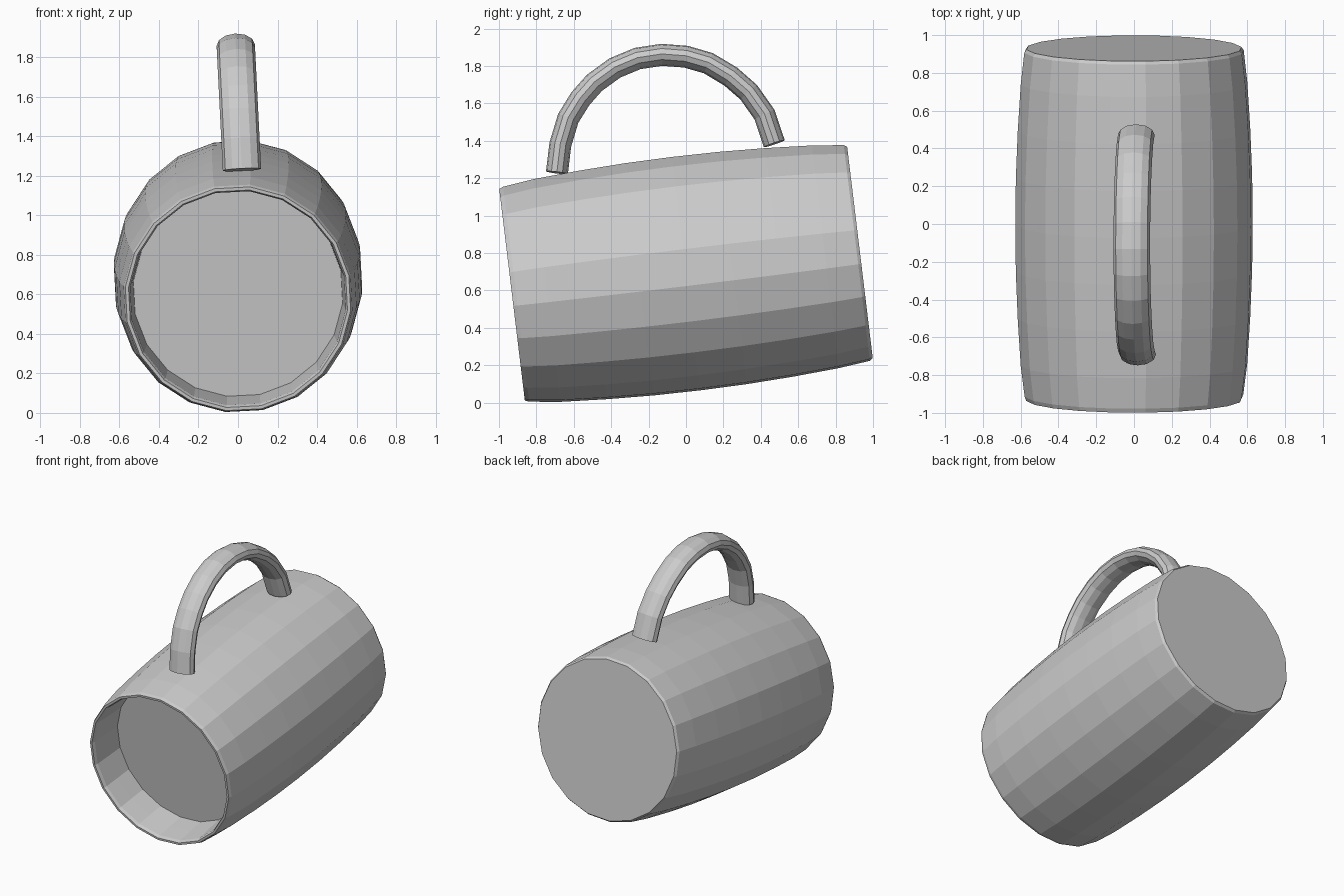
import bpy, bmesh, math
from mathutils import Vector

if "Cube" in bpy.data.objects:
    bpy.data.objects.remove(bpy.data.objects["Cube"])

TILT = math.radians(6.9)      # mug lies on its side, mouth facing front and dipping down
ROLL = math.radians(6)
CENTRE = Vector((0, 0, 0.69))
AXIS = Vector((0, math.cos(TILT), math.sin(TILT)))
UP = Vector((0, -math.sin(TILT), math.cos(TILT)))
SIDE = Vector((1, 0, 0))


def loft(name, rings, cap_start=True, cap_end=True):
    """Skin a row of equal point rings with flat quads."""
    bm = bmesh.new()
    rows = [[bm.verts.new(p) for p in ring] for ring in rings]
    n = len(rows[0])
    for a, b in zip(rows, rows[1:]):
        for i in range(n):
            j = (i + 1) % n
            bm.faces.new((a[i], a[j], b[j], b[i]))
    if cap_start:
        bm.faces.new(rows[0])
    if cap_end:
        bm.faces.new(rows[-1])
    bmesh.ops.recalc_face_normals(bm, faces=bm.faces)
    mesh = bpy.data.meshes.new(name)
    bm.to_mesh(mesh)
    bm.free()
    obj = bpy.data.objects.new(name, mesh)
    bpy.context.collection.objects.link(obj)
    return obj


def mug_ring(t, r, sides=20):
    angles = [ROLL + math.tau * i / sides for i in range(sides)]
    return [CENTRE + AXIS * t + (SIDE * math.sin(a) + UP * math.cos(a)) * r
            for a in angles]


# Mug body: inner floor, inner wall, lip, bulged outside, base (along axis, radius)
profile = [(-0.67, 0.532), (-0.80, 0.540), (-0.915, 0.548), (-0.937, 0.557),
           (-0.937, 0.573), (-0.915, 0.582), (-0.75, 0.603), (-0.5, 0.619),
           (-0.25, 0.629), (0, 0.632), (0.25, 0.629), (0.5, 0.619),
           (0.75, 0.603), (0.92, 0.584), (0.937, 0.572)]
loft("mug_body", [mug_ring(t, r) for t, r in profile])

# Handle: flattened oval section swept along an arch (y, z), leaning slightly
path = [(-0.69, 1.23), (-0.672, 1.38), (-0.63, 1.52), (-0.565, 1.625),
        (-0.49, 1.71), (-0.38, 1.79), (-0.26, 1.84), (-0.13, 1.86),
        (0.0, 1.85), (0.12, 1.815), (0.24, 1.743), (0.335, 1.66),
        (0.42, 1.54), (0.472, 1.385)]
LEAN = 0.05
pts = [Vector((0.02 - LEAN * (z - 1.23), y, z)) for y, z in path]
lateral = Vector((1, 0, LEAN)).normalized()
rings = []
for i, p in enumerate(pts):
    tangent = (pts[min(i + 1, len(pts) - 1)] - pts[max(i - 1, 0)]).normalized()
    normal = tangent.cross(lateral).normalized()
    rings.append([p + lateral * 0.097 * math.cos(math.tau * k / 12)
                  + normal * 0.059 * math.sin(math.tau * k / 12) for k in range(12)])
loft("handle", rings)
